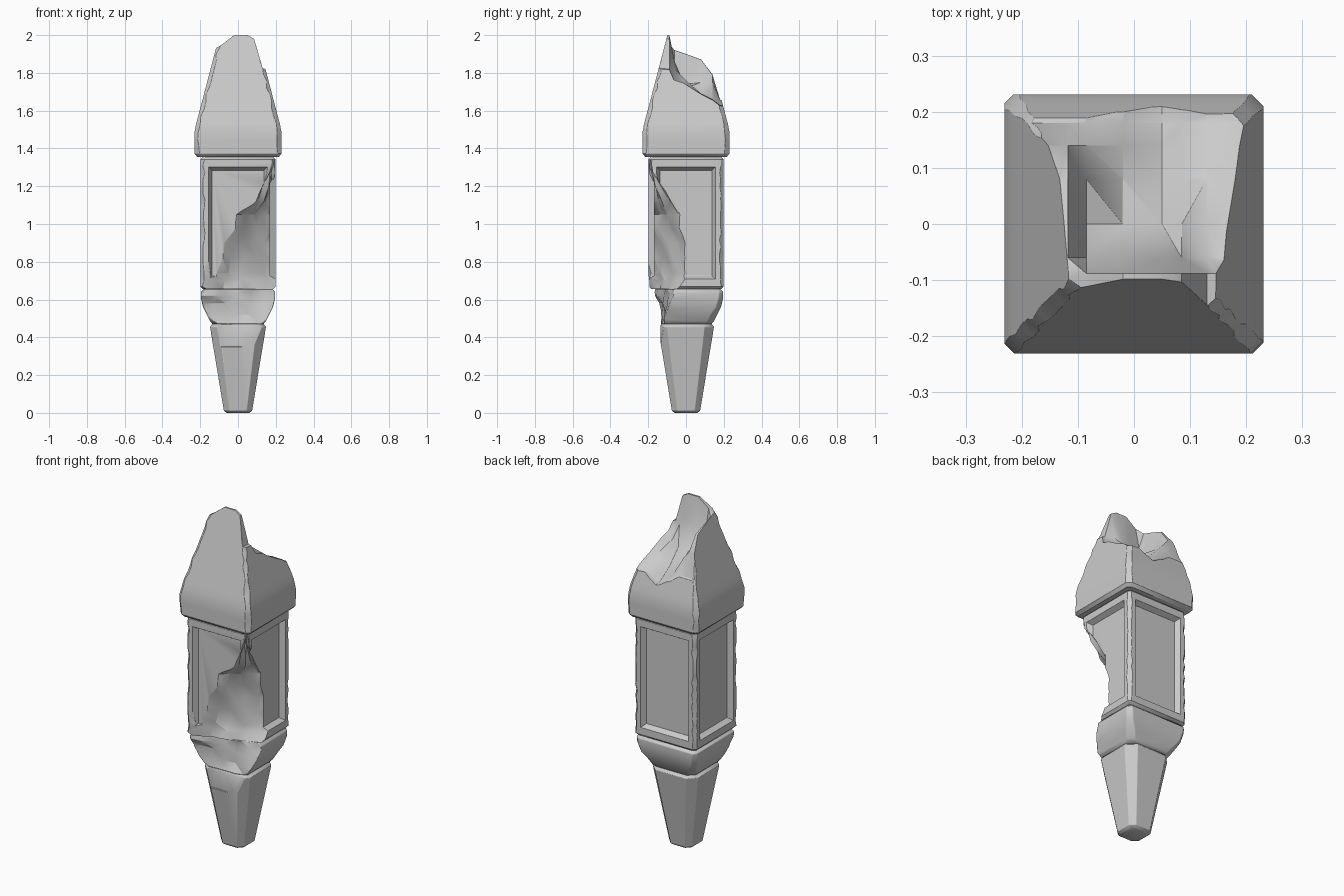
import bpy, bmesh, math, random
from mathutils import Vector, Matrix

if "Cube" in bpy.data.objects:
    bpy.data.objects.remove(bpy.data.objects["Cube"])

random.seed(4)


def to_object(name, bm):
    bmesh.ops.recalc_face_normals(bm, faces=bm.faces)
    me = bpy.data.meshes.new(name)
    bm.to_mesh(me)
    bm.free()
    ob = bpy.data.objects.new(name, me)
    bpy.context.collection.objects.link(ob)
    return ob


def block(name, profile, chip=0.0, step=0.035):
    """Square block from (z, half width, chamfer) stations, with chipped corners."""
    st = [profile[0]]
    for a, b in zip(profile, profile[1:]):
        n = max(1, round((b[0] - a[0]) / step)) if chip else 1
        st += [tuple(a[i] + (b[i] - a[i]) * k / n for i in range(3)) for k in range(1, n + 1)]
    bm = bmesh.new()
    rings = []
    for z, h, c in st:
        ring = []
        for k in range(4):
            d = c + random.random() * chip
            for p in ((h, h - d), (h - d, h)):
                ring.append(bm.verts.new(Matrix.Rotation(k * math.pi / 2, 3, 'Z') @ Vector((*p, z))))
        rings.append(ring)
    for a, b in zip(rings, rings[1:]):
        for i in range(8):
            j = (i + 1) % 8
            bm.faces.new((a[i], a[j], b[j], b[i]))
    bm.faces.new(rings[0])
    bm.faces.new(rings[-1])
    return to_object(name, bm)


def sheet_cutter(grid, push):
    """Closed volume between a grid of points and the same grid pushed outward."""
    bm = bmesh.new()
    v = [[bm.verts.new(p) for p in row] for row in grid]
    for a, b in zip(v, v[1:]):
        for i in range(len(a) - 1):
            bm.faces.new((a[i], a[i + 1], b[i + 1], b[i]))
    ext = bmesh.ops.extrude_face_region(bm, geom=bm.faces[:], use_keep_orig=True)
    bmesh.ops.translate(bm, vec=push, verts=[g for g in ext['geom'] if isinstance(g, bmesh.types.BMVert)])
    bmesh.ops.triangulate(bm, faces=bm.faces)
    ob = to_object("cutter", bm)
    ob.hide_render = True
    return ob


def break_rows(rows, ext, rough, n=6):
    """Rough rows of points from p to q at each height, extended past both ends."""
    grid = []
    for z, p, q in rows:
        p, q, e = Vector((*p, z)), Vector((*q, z)), Vector((*ext, 0))
        row = [p - e]
        for i in range(n + 1):
            r = 0 if i in (0, n) else random.uniform(-rough, rough)
            row.append(p.lerp(q, i / n) + Vector((r, -r, 0)))
        grid.append(row + [q + e])
    return grid


def cut(ob, cutter):
    m = ob.modifiers.new("cut", 'BOOLEAN')
    m.operation, m.solver, m.object = 'DIFFERENCE', 'EXACT', cutter
    bpy.context.view_layer.objects.active = ob
    bpy.ops.object.modifier_apply(modifier=m.name)


# Solid parts, bottom to top
spike = block("base_spike", [(0, .06, .025), (.012, .075, .028), (.455, .148, .05), (.47, .137, .05)])
collar = block("collar", [(.47, .135, .03), (.485, .148, .03), (.56, .185, .02), (.61, .197, .015),
                          (.64, .197, .012), (.655, .183, .012)], .01)
body = block("panelled_body", [(.655, .186, .012), (.668, .199, .012), (1.342, .199, .012),
                               (1.355, .186, .012)], .012)
roof = block("broken_roof", [(1.355, .215, .015), (1.372, .231, .015), (1.48, .231, .015),
                             (1.53, .222, .012), (1.65, .19, .01), (2.04, .088, .008)], .012)
temp = []

# Recessed panel on each side of the body
for k in range(4):
    bm = bmesh.new()
    bmesh.ops.create_cube(bm, size=2)
    for v in bm.verts:
        outer = v.co.y < 0
        v.co = (v.co.x * (.185 if outer else .138), -.25 if outer else -.17,
                1.005 + v.co.z * (.325 if outer else .279))
    bm.transform(Matrix.Rotation(k * math.pi / 2, 4, 'Z'))
    c = to_object("cutter", bm)
    temp.append(c)
    cut(body, c)

# Bite out of the front right corner of the body: front-face x and right-face y by height
bite = [(1.34, .19, -.195), (1.27, .135, -.16), (1.2, .11, -.11), (1.12, .06, -.04), (1.05, -.03, -.005),
        (.98, -.08, -.015), (.9, -.12, .01), (.82, -.15, .015), (.74, -.18, .01), (.7, -.2, -.01),
        (.63, -.21, -.06)]
rows = [(z, (x, -.2), (.2, y)) for z, x, y in bite]
c = sheet_cutter(break_rows(rows, (.12, .06), .012), (.5, -.5, 0))
temp.append(c)
cut(body, c)

# Broken front of the collar and spike
rows = [(.67, (-.2, -.175), (.2, -.06)), (.62, (-.2, -.165), (.2, -.065)), (.58, (-.2, -.145), (.2, -.085)),
        (.52, (-.2, -.138), (.2, -.1)), (.46, (-.2, -.13), (.2, -.125)), (.35, (-.2, -.122), (.2, -.128))]
c = sheet_cutter(break_rows(rows, (.12, 0), .01), (.2, -.5, 0))
temp.append(c)
cut(collar, c)
cut(spike, c)

# Broken roof top: height of the break over x (columns) and y (rows)
xs = (-.3, -.118, -.085, -.02, .05, .085, .13, .3)
heights = [(-.3, (1.93, 1.93, 1.95, 2.0, 2.0, 1.985, 1.84, 1.8)),
           (-.088, (1.93, 1.93, 1.95, 2.0, 2.0, 1.98, 1.82, 1.79)),
           (-.06, (1.92, 1.92, 1.82, 1.84, 1.86, 1.82, 1.76, 1.77)),
           (0, (1.905, 1.9, 1.74, 1.72, 1.72, 1.76, 1.74, 1.73)),
           (.08, (1.88, 1.87, 1.75, 1.67, 1.64, 1.66, 1.69, 1.68)),
           (.14, (1.80, 1.79, 1.75, 1.64, 1.60, 1.63, 1.66, 1.65)),
           (.18, (1.66, 1.66, 1.66, 1.62, 1.58, 1.60, 1.63, 1.62)),
           (.3, (1.58, 1.58, 1.58, 1.58, 1.57, 1.59, 1.61, 1.61))]
c = sheet_cutter([[(x, y, z) for x, z in zip(xs, hs)] for y, hs in heights], (0, 0, 1))
temp.append(c)
cut(roof, c)

for c in temp:
    bpy.data.objects.remove(c)

# Worn edges and smooth shading
for ob in (spike, collar, body, roof):
    bv = ob.modifiers.new("wear", 'BEVEL')
    bv.width, bv.segments, bv.limit_method, bv.angle_limit = .005, 2, 'ANGLE', math.radians(38)
    bpy.ops.object.select_all(action='DESELECT')
    ob.select_set(True)
    bpy.context.view_layer.objects.active = ob
    bpy.ops.object.shade_smooth_by_angle(angle=math.radians(35))
